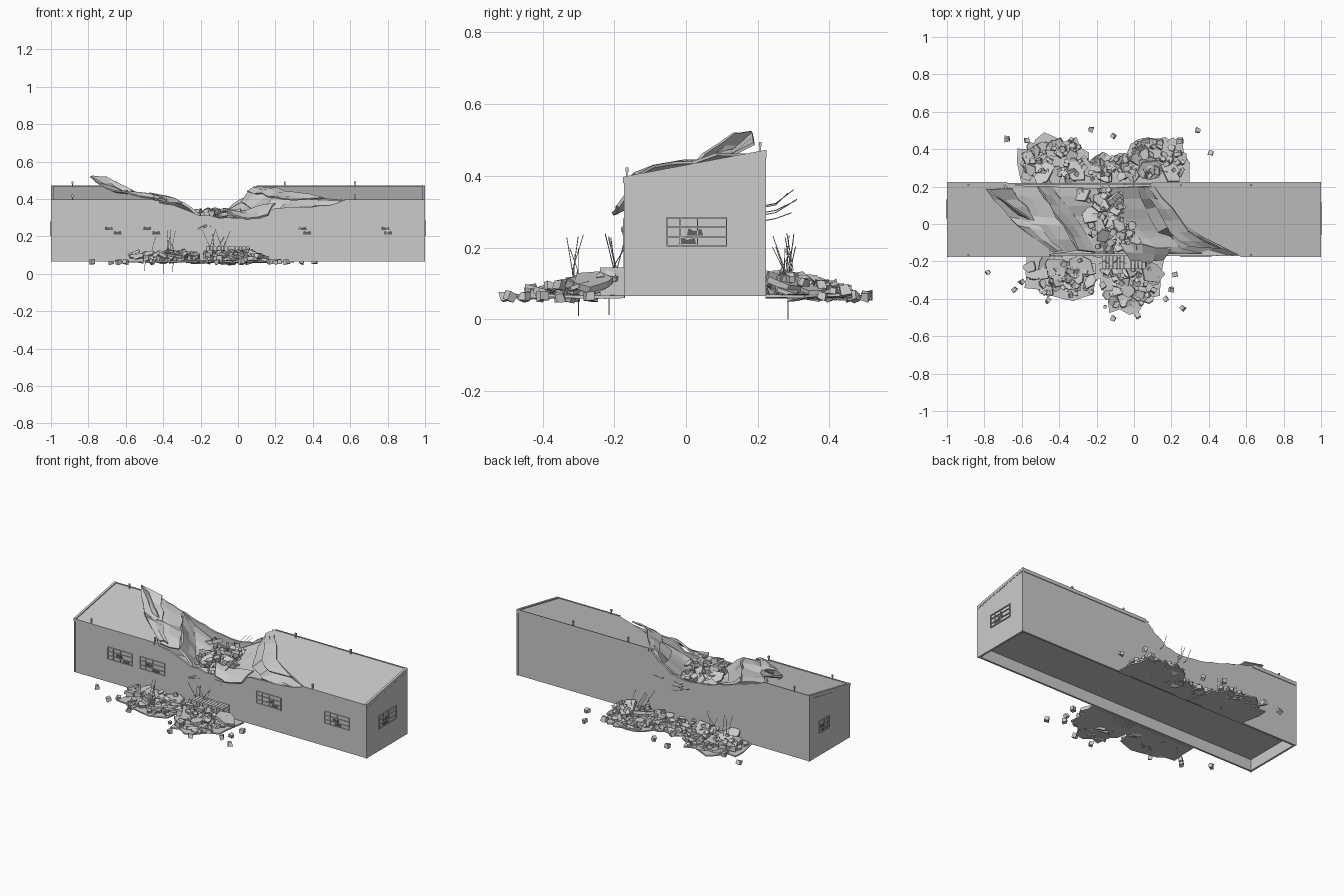
import bpy, bmesh, math, random
from mathutils import Vector, Matrix, Euler

if "Cube" in bpy.data.objects:
    bpy.data.objects.remove(bpy.data.objects["Cube"])
random.seed(7)
U = random.uniform
YF, YB, Z0, FLOOR = -0.17, 0.22, 0.065, 0.145


def roof_z(y):
    return 0.392 + (y - YF) * 0.192


def finish(name, bm):
    bmesh.ops.recalc_face_normals(bm, faces=bm.faces)
    me = bpy.data.meshes.new(name)
    bm.to_mesh(me)
    bm.free()
    ob = bpy.data.objects.new(name, me)
    bpy.context.collection.objects.link(ob)
    return ob


def add_prism(bm, pts, d):
    a = [bm.verts.new(p) for p in pts]
    b = [bm.verts.new(Vector(p) + Vector(d)) for p in pts]
    bm.faces.new(a)
    bm.faces.new(b[::-1])
    n = len(a)
    for i in range(n):
        bm.faces.new((a[i], a[(i + 1) % n], b[(i + 1) % n], b[i]))


def prism(name, pts, d):
    bm = bmesh.new()
    add_prism(bm, pts, d)
    return finish(name, bm)


def add_box(bm, lo, hi):
    add_prism(bm, [(lo[0], lo[1], lo[2]), (hi[0], lo[1], lo[2]), (hi[0], hi[1], lo[2]), (lo[0], hi[1], lo[2])],
              (0, 0, hi[2] - lo[2]))


def boxes(name, items):
    bm = bmesh.new()
    for lo, hi in items:
        add_box(bm, lo, hi)
    return finish(name, bm)


def jag(pts, amt, cuts=3):
    """Break a polyline into a ragged edge, keeping its end points."""
    out = []
    for p, q in zip(pts, pts[1:]):
        p, q = Vector(p), Vector(q)
        for k in range(cuts):
            v = p.lerp(q, k / cuts)
            if out:
                v += Vector([U(-amt, amt) for _ in v])
            out.append(v)
    return out + [Vector(pts[-1])]


def ribbon(name, a, b, t=0.008, amt=0.009):
    """Bent, torn sheet between two ragged paths."""
    a, b = jag(a, amt, 2), jag(b, amt * 1.4, 2)
    m = [p.lerp(q, 0.5) + Vector((0, 0, U(-.012, .012))) for p, q in zip(a, b)]
    bm = bmesh.new()
    rows = [[bm.verts.new(p) for p in r] for r in (a, m, b)]
    for r, s in zip(rows, rows[1:]):
        for i in range(len(r) - 1):
            bm.faces.new((r[i], r[i + 1], s[i + 1], s[i]))
    ob = finish(name, bm)
    mod = ob.modifiers.new("thickness", 'SOLIDIFY')
    mod.thickness = t
    mod.offset = 0


def add_slab(bm, c, r, t, tilt):
    n = random.randint(5, 7)
    rot = Euler((U(-tilt, tilt), U(-tilt, tilt), U(0, 6.28))).to_matrix()
    pts = []
    for i in range(n):
        ang = math.tau * (i + U(-.25, .25)) / n
        k = r * U(.7, 1.1)
        pts.append(Vector(c) + rot @ Vector((k * math.cos(ang), .75 * k * math.sin(ang), -t / 2)))
    add_prism(bm, pts, rot @ Vector((0, 0, t)))


def add_cube(bm, c, s):
    m = Matrix.Translation(c) @ Euler((U(-.4, .4), U(-.4, .4), U(0, 3))).to_matrix().to_4x4()
    for v in bmesh.ops.create_cube(bm, size=s, matrix=m)['verts']:
        v.co += Vector([U(-.15, .15) * s for _ in range(3)])


def rods(name, paths, r=0.0013):
    cu = bpy.data.curves.new(name, 'CURVE')
    cu.dimensions = '3D'
    cu.bevel_depth, cu.bevel_resolution, cu.use_fill_caps = r, 0, True
    for p in paths:
        sp = cu.splines.new('POLY')
        sp.points.add(len(p) - 1)
        for q, v in zip(sp.points, p):
            q.co = (*v, 1)
    bpy.context.collection.objects.link(bpy.data.objects.new(name, cu))


# Long walls with collapsed tops
front = [(-.45, .39), (-.35, .37), (-.2, .315), (-.05, .295), (.12, .3), (.2, .35), (.5, .37), (.57, .39)]
back = [(-.68, .464), (-.55, .42), (-.42, .385), (-.3, .35), (-.15, .335), (-.05, .35), (.03, .41), (.1, .464)]
for name, y, d, top, zt in (("front_wall", YF, .012, front, .39), ("back_wall", YB, -.012, back, .464)):
    edge = [(-.998, zt)] + [tuple(v) for v in jag(top, .006)] + [(.998, zt)]
    prism(name, [(x, y, z) for x, z in edge] + [(.998, y, Z0), (-.998, y, Z0)], (0, d, 0))

# End walls, floor, trims
for s in (-1, 1):
    prism("end_wall", [(s * .998, YF, Z0), (s * .998, YB, Z0), (s * .998, YB, roof_z(YB)), (s * .998, YF, roof_z(YF))],
          (-s * .012, 0, 0))
    prism("rake_trim", [(s, YF - .004, roof_z(YF) - .012), (s, YB + .004, roof_z(YB) - .012),
                        (s, YB + .004, roof_z(YB) + .006), (s, YF - .004, roof_z(YF) + .006)], (-s * .014, 0, 0))
    boxes("corner_trim", [((s * .995 - .005, y - .003, Z0), (s * .995 + .005, y + .003, roof_z(y))) for y in (YF, YB)])
    bm = bmesh.new()
    for i in range(26):
        y = YF + .01 + i * .0148
        bmesh.ops.create_cube(bm, size=.003, matrix=Matrix.Translation((s * .998, y, roof_z(y) - .017)))
    finish("rake_rivets", bm)
boxes("floor_slab", [((-.99, YF + .006, FLOOR - .01), (.99, YB - .006, FLOOR))])
boxes("front_gutter", [((a, YF - .006, .38), (b, YF, .396)) for a, b in ((-1, -.45), (.57, 1))])
boxes("back_fascia", [((a, YB, .45), (b, YB + .004, .472)) for a, b in ((-1, -.68), (.1, 1))])

# Standing roof halves with torn diagonal edges
left = [(-.42, YF), (-.47, -.1), (-.56, 0), (-.63, .1), (-.7, YB)]
right = [(.57, YF), (.4, -.08), (.22, 0), (.17, .1), (.08, YB)]
for name, e, s in (("roof_left", left, -1), ("roof_right", right, 1)):
    outline = [(s * .998, YF)] + [tuple(v) for v in jag(e, .01)] + [(s * .998, YB)]
    prism(name, [(x, y, roof_z(y)) for x, y in outline], (0, 0, -.012))

# Bent roof sheets around the hole
la = [(-.52, .2, .42), (-.46, .1, .415), (-.37, -.02, .4), (-.3, -.14, .38)]
lb = [(-.44, .2, .36), (-.36, .1, .33), (-.28, -.02, .3), (-.21, -.15, .31)]
ra = [(.08, .2, .455), (.17, .1, .44), (.22, 0, .42), (.36, -.08, .4), (.56, -.16, .385)]
rb = [(.02, .2, .38), (.08, .08, .35), (.13, -.03, .33), (.26, -.12, .335), (.45, -.165, .36)]
ribbon("curled_sheet", [(-.79, .185, .52), (-.7, .09, .465), (-.62, 0, .435), (-.43, -.15, .4)],
       [(-.65, .19, .49), (-.58, .08, .45), (-.48, -.03, .42), (-.38, -.14, .395)])
ribbon("curled_tip", [(-.78, .18, .525), (-.7, .13, .52), (-.62, .07, .475)],
       [(-.74, .15, .475), (-.66, .07, .455), (-.56, .03, .44)])
ribbon("sagging_roof_left", [(-.69, .21, .455), (-.62, .1, .44), (-.55, 0, .42), (-.42, -.16, .39)], la)
ribbon("steep_slab_left", la, lb, .014)
ribbon("fallen_slab_left", lb, [(-.2, .19, .26), (-.16, .1, .25), (-.12, -.02, .24), (-.08, -.15, .26)])
ribbon("steep_slab_right", ra, rb, .012)
ribbon("fallen_slab_right", rb, [(-.2, .19, .26), (-.12, .08, .25), (-.06, -.03, .24), (-.04, -.12, .25), (.06, -.15, .26)])
ribbon("overhanging_slab", [(-.08, -.1, .345), (.05, -.11, .34), (.2, -.13, .375)],
       [(-.02, -.195, .31), (.06, -.2, .295), (.16, -.19, .315)], .01)
ribbon("ridge_flap", [(.05, .2, .44), (.13, .08, .43), (.2, -.04, .41), (.3, -.12, .395)],
       [(.11, .2, .46), (.2, .08, .455), (.28, -.03, .43), (.46, -.13, .405)])

# Debris inside the hole
bm = bmesh.new()
for i in range(42):
    y = U(-.14, .19)
    x = -.13 - .35 * (y - .02) + U(-.13, .13)
    add_slab(bm, (x, y, U(.25, .325)), U(.03, .065), U(.008, .022), .55)
for i in range(45):
    y = U(-.13, .19)
    add_cube(bm, (-.13 - .3 * y + U(-.12, .12), y, U(.28, .335)), U(.018, .034))
finish("inner_debris", bm)

# Rubble aprons outside: flat sheets, tilted slabs and chunks
heaps = [(-.38, -1, .22, .24), (-.03, -1, .19, .31), (-.42, 1, .22, .26), (.12, 1, .2, .26), (-.12, 1, .17, .16)]
sheets, slabs, bits = bmesh.new(), bmesh.new(), bmesh.new()
for cx, s, rx, depth in heaps:
    wall = YF if s < 0 else YB
    n = 13
    pts = []
    for i in range(n):
        a = math.pi * i / (n - 1)
        k = U(.82, 1.08)
        pts.append((cx + rx * k * math.cos(a), wall + s * (.002 + depth * k * math.sin(a) ** .6), U(.058, .064)))
    add_prism(sheets, pts, (0, 0, .008))
    for i in range(34):
        d = U(.03, .93)
        x = cx + rx * U(-.85, .85) * (1 - .4 * d)
        z = .066 + U(0.1, 1) * .062 * (1 - d)
        add_slab(slabs, (x, wall + s * (.03 + d * (depth - .05)), z), U(.025, .055) * (1.1 - .3 * d),
                 U(.01, .022), .4)
    for i in range(26):
        d = U(.1, .9)
        add_cube(bits, (cx + rx * U(-.75, .75), wall + s * d * depth, .075 + .05 * (1 - d)), U(.016, .03))
for x, y in [(-.78, -.26), (-.64, -.35), (-.46, -.41), (-.11, -.505), (.26, -.45), (.22, -.27), (.2, -.35), (.02, -.49),
             (-.68, .455), (-.23, .505), (-.11, .47), (.34, .5), (.41, .38), (-.6, -.31), (.17, -.4)]:
    add_cube(bits, (x, y, .064), .024)
# Larger leaning pieces beside the walls
for x, y in [(-.28, -.22), (.1, -.26), (-.42, -.23), (-.48, .27), (-.32, .28), (.08, .28), (.2, .27)]:
    add_slab(slabs, (x, y, .105), .08, .018, .45)
finish("rubble_sheets", sheets)
finish("rubble_slabs", slabs)
finish("rubble_chunks", bits)

# Reinforcing bars
paths = []
for cx, y, top in [(-.4, -.31, .22), (-.12, -.2, .22), (-.42, .29, .24), (.12, .27, .22)]:
    for i in range(6):
        x = cx + U(-.07, .07)
        paths.append([(x, y, .06), (x + U(-.02, .02), y + U(-.01, .01), .14),
                      (x + U(-.04, .04), y + U(-.03, .03), top + U(-.04, .02))])
for i in range(5):
    x, z = U(-.25, 0), U(.25, .32)
    paths.append([(x, .2, z), (x, .25, z + .01), (x + .02, U(.28, .31), z + U(.02, .05))])
paths += [[(x, y, z), (x + .005, y, .08)] for x, y, z in ((-.4, .285, 0), (-.35, -.3, .01), (-.5, -.215, .012))]
rods("reinforcing_bars", paths)


# Windows: frame, bars, broken panes
def window(name, place, w0, w1, z0, z1):
    """place(u, depth, z) maps wall coordinates to space."""
    bm = bmesh.new()
    t = .004
    um = w0 + (w1 - w0) * .22
    bars = [(w0, w1, z0, z0 + t), (w0, w1, z1 - t, z1), (w0, w0 + t, z0, z1), (w1 - t, w1, z0, z1),
            (um, um + t, z0, z1), (w0 + (w1 - w0) * .5, w0 + (w1 - w0) * .5 + t, z0, z1)]
    bars += [(w0, w1, z0 + (z1 - z0) * f, z0 + (z1 - z0) * f + .003) for f in (.3, .65)]
    for a, b, c, d in bars:
        add_box(bm, place(a, -.002, c), place(b, .006, d))
    finish(name + "_frame", bm)
    bm = bmesh.new()
    for i in range(2):
        u, z = U(um, w1 - .05), z0 + (z1 - z0) * (.08 + .3 * i)
        pts = [place(u, .001, z), place(u + .045, .001, z), place(u + .04, .001, z + .018), place(u + .02, .001, z + .012),
               place(u + .004, .001, z + .02)]
        add_prism(bm, pts, Vector(place(0, .002, 0)) - Vector(place(0, 0, 0)))
    finish(name + "_glass", bm).data.materials.append(glass)


glass = bpy.data.materials.new("dark_glass")
glass.diffuse_color = (.12, .12, .12, 1)
glass.use_nodes = True
glass.node_tree.nodes["Principled BSDF"].inputs["Base Color"].default_value = glass.diffuse_color
for a, b in ((-.77, -.6), (-.55, -.38), (.245, .415), (.71, .88)):
    window("front_window", lambda u, d, z: (u, YF - d, z), a, b, .205, .282)
window("right_window", lambda u, d, z: (.998 + d, u, z), -.055, .115, .203, .285)
window("left_window", lambda u, d, z: (-.998 - d, u, z), .03, .13, .203, .28)

# Door with lamp, porch planks
boxes("door", [((-.035, YF - .004, FLOOR), (.025, YF, .275)), ((-.005, YF - .007, .235), (.01, YF, .255))])
boxes("porch", [((-.17 + i * .0195, -.24, Z0 - .005), (-.153 + i * .0195, YF, .145)) for i in range(12)])

# Roof pegs
items = []
for x, y in [(-.885, -.165), (-.45, -.165), (.625, -.165), (-.885, .207), (.625, .207), (.25, .207)]:
    z = roof_z(y)
    items += [((x - .003, y - .002, z - .01), (x + .003, y + .002, z + .02)),
              ((x - .005, y - .004, z + .018), (x + .005, y + .004, z + .03))]
boxes("roof_pegs", items)
